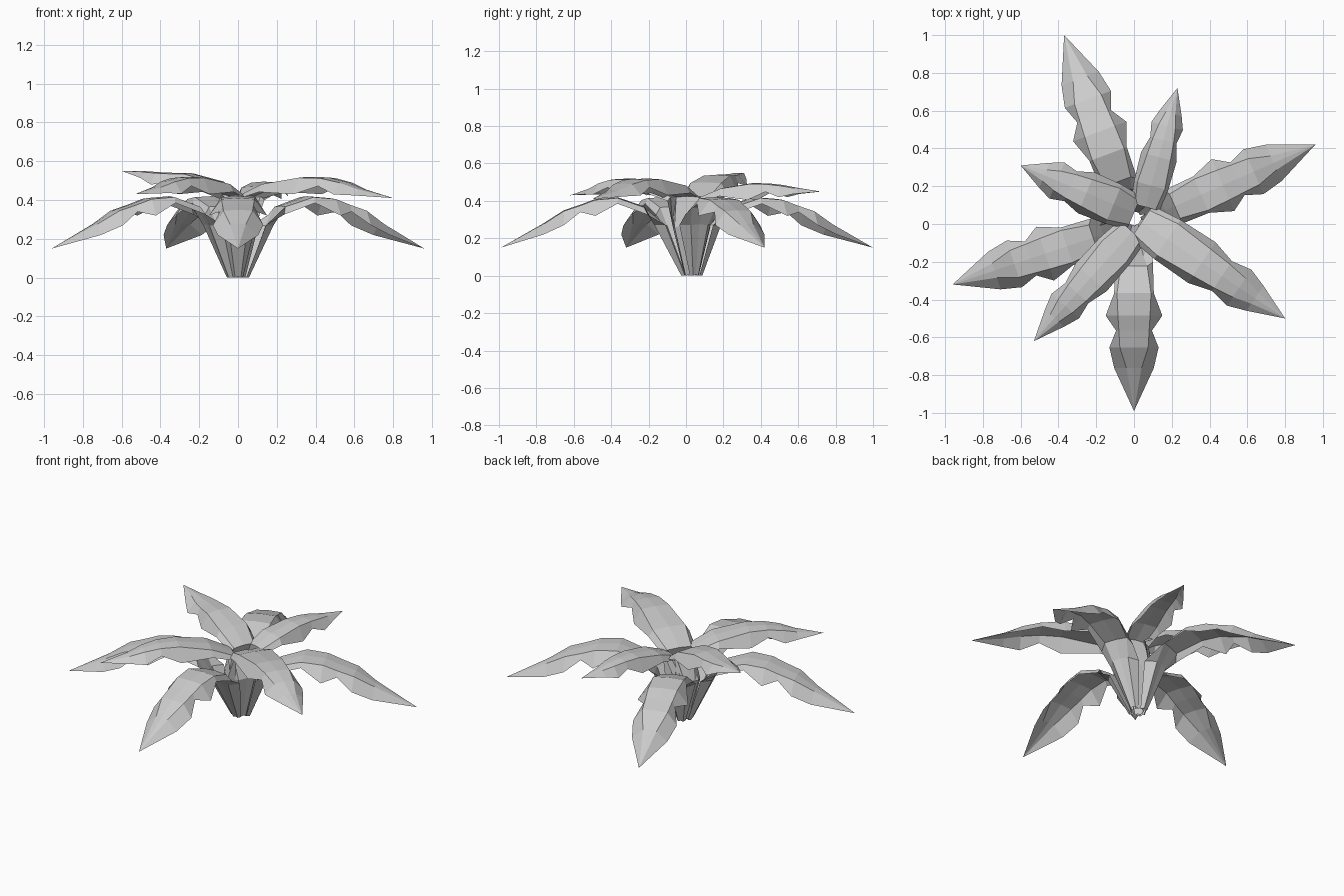
import bpy
from mathutils import Vector

if "Cube" in bpy.data.objects:
    bpy.data.objects.remove(bpy.data.objects["Cube"])

BASE = Vector((0, 0.03, 0))
UP = Vector((0, 0, 1))


def leaf(name, rows, tip, u):
    """Folded strip: each row is centre, strip half width, flap half width, flap drop, flap curl inward."""
    side = UP.cross(u)
    verts, faces = [], []
    for c, w, fw, drop, curl in rows:
        fold = -UP * drop - u * curl
        for k, off in ((-fw, fold), (-w, UP * 0), (0, UP * 0.005), (w, UP * 0), (fw, fold)):
            verts.append(c + side * k + off)
    for i in range(len(rows) - 1):
        for j in range(4):
            a = i * 5 + j
            faces.append((a, a + 1, a + 6, a + 5))
    n = len(verts)
    verts.append(tip)
    faces += [(n - 5 + j, n - 4 + j, n) for j in range(4)]
    mesh = bpy.data.meshes.new(name)
    mesh.from_pydata(verts, [], faces)
    mesh.update()
    bpy.context.collection.objects.link(bpy.data.objects.new(name, mesh))


# Long outer leaves, arching over and drooping: fraction, z, strip, flap, drop, curl
OUTER = [(0.17, 0.27, 0.05, 0.09, 0.0, 0.06), (0.225, 0.365, 0.07, 0.10, 0.04, 0.02),
         (0.37, 0.415, 0.09, 0.105, 0.03, 0), (0.49, 0.405, 0.085, 0.15, 0.085, 0),
         (0.57, 0.375, 0.08, 0.095, 0.035, 0), (0.66, 0.345, 0.075, 0.13, 0.075, 0),
         (0.77, 0.275, 0.04, 0.105, 0.055, 0)]
for i, (x, y) in enumerate([(0, -0.99), (0.96, 0.42), (-0.37, 1.0), (-0.96, -0.32)]):
    d = Vector((x, y, 0))
    u = d.normalized()
    rows = [(BASE + u * 0.055, 0.015, 0.025, 0, 0.02)]
    rows += [(d * t + UP * z, w, fw, dr, cu) for t, z, w, fw, dr, cu in OUTER]
    leaf(f"outer_leaf_{i + 1}", rows, d + UP * 0.15, u)

# Shorter inner leaves, held higher: fraction, height share of peak, strip, flap, drop
INNER = [(0.0, 0.0, 0.075, 0.105, 0.02), (0.18, 0.65, 0.10, 0.125, 0.04),
         (0.42, 1.0, 0.085, 0.13, 0.085), (0.56, 0.97, 0.075, 0.095, 0.04),
         (0.68, 0.75, 0.06, 0.115, 0.06), (0.79, 0.42, 0.035, 0.08, 0.03)]
# start, tip, peak height, width scale
inner = [((0.04, 0.01), (0.80, -0.50, 0.41), 0.515, 1.0),
         ((-0.01, -0.04), (-0.53, -0.62, 0.43), 0.515, 0.85),
         ((0.06, 0.09), (0.23, 0.72, 0.45), 0.49, 0.75),
         ((0.0, 0.06), (-0.60, 0.31, 0.55), 0.535, 0.9)]
for i, (s, tip, peak, k) in enumerate(inner):
    s, tip = Vector((*s, 0.42)), Vector(tip)
    d = Vector((tip.x - s.x, tip.y - s.y, 0))
    u = d.normalized()
    rows = [(BASE + u * 0.035, 0.015, 0.025, 0, 0.01),
            (BASE + u * 0.09 + UP * 0.26, 0.05, 0.08, 0, 0.04)]
    for t, h, w, fw, dr in INNER:
        low = s.z if t < 0.5 else tip.z
        c = s + d * t
        c.z = low + (peak - low) * h
        rows.append((c, w * k, fw * k, dr, 0))
    leaf(f"inner_leaf_{i + 1}", rows, tip, u)
